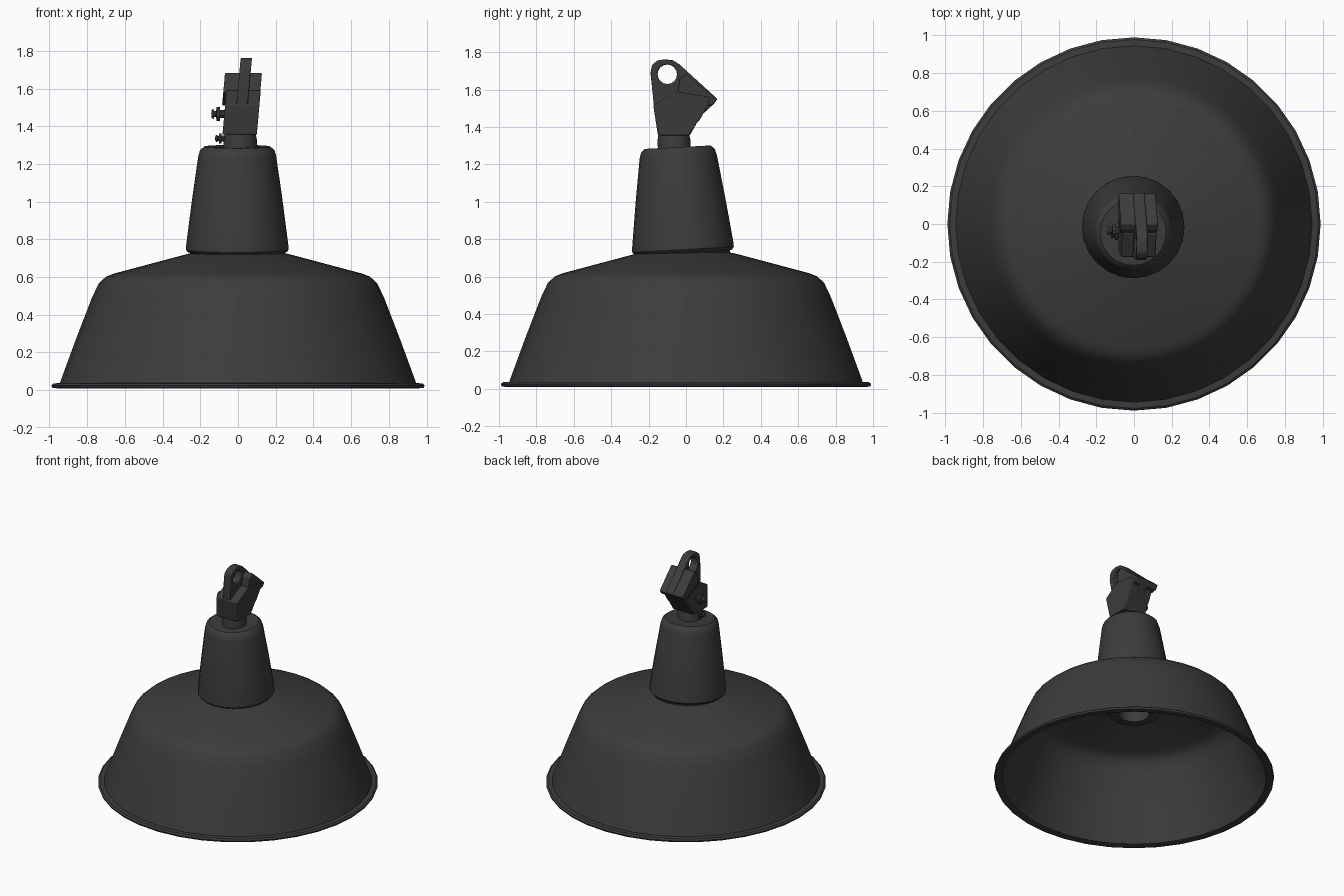
import bpy, bmesh
from math import pi, sin, cos, radians
from mathutils import Matrix, Vector

if "Cube" in bpy.data.objects:
    bpy.data.objects.remove(bpy.data.objects["Cube"])

enamel = bpy.data.materials.new("dark_enamel")
enamel.diffuse_color = (0.045, 0.045, 0.045, 1)
enamel.use_nodes = True
enamel.node_tree.nodes["Principled BSDF"].inputs["Base Color"].default_value = enamel.diffuse_color


def finish(name, bm, angle=35, bevel=0):
    bmesh.ops.remove_doubles(bm, verts=bm.verts, dist=1e-5)
    bmesh.ops.recalc_face_normals(bm, faces=bm.faces)
    me = bpy.data.meshes.new(name)
    bm.to_mesh(me)
    bm.free()
    me.materials.append(enamel)
    ob = bpy.data.objects.new(name, me)
    bpy.context.collection.objects.link(ob)
    bpy.ops.object.select_all(action='DESELECT')
    bpy.context.view_layer.objects.active = ob
    ob.select_set(True)
    bpy.ops.object.shade_smooth_by_angle(angle=radians(angle))
    if bevel:
        m = ob.modifiers.new("soft_edges", 'BEVEL')
        m.width, m.segments, m.limit_method = bevel, 2, 'ANGLE'
    return ob


def lathe(name, profile, steps, matrix=Matrix(), closed=False, angle=35):
    """Spin an (r, z) profile around z, then place it with matrix."""
    bm = bmesh.new()
    vs = [bm.verts.new((r, 0, z)) for r, z in profile]
    pairs = list(zip(vs, vs[1:])) + ([(vs[-1], vs[0])] if closed else [])
    es = [bm.edges.new(p) for p in pairs]
    bmesh.ops.spin(bm, geom=vs + es, cent=(0, 0, 0), axis=(0, 0, 1),
                   angle=2 * pi, steps=steps)
    bm.transform(matrix)
    return finish(name, bm, angle)


def plate(name, outline, x0, x1, hole=None, bevel=0.006):
    """Extrude a (y, z) outline along x, leaning slightly to +x as it rises."""
    bm = bmesh.new()
    edges = []
    for loop in filter(None, (outline, hole)):
        vs = [bm.verts.new((x0, y, z)) for y, z in loop]
        edges += [bm.edges.new((vs[i - 1], vs[i])) for i in range(len(vs))]
    bmesh.ops.triangle_fill(bm, edges=edges, use_beauty=True, normal=(1, 0, 0))
    geo = bmesh.ops.extrude_face_region(bm, geom=bm.faces[:], use_keep_orig=True)
    for v in geo['geom']:
        if isinstance(v, bmesh.types.BMVert):
            v.co.x = x1
    for v in bm.verts:
        v.co.x += (v.co.z - 1.36) * 0.09
    ob = finish(name, bm, 35, bevel)
    return ob


# Wide hollow reflector with rolled rim
lathe("reflector_shade", [
    (0.22, 0.732), (0.27, 0.722), (0.66, 0.618), (0.70, 0.602), (0.738, 0.568),
    (0.775, 0.49), (0.86, 0.27), (0.945, 0.038), (0.978, 0.036), (0.99, 0.026),
    (0.985, 0.013), (0.96, 0.010), (0.935, 0.018), (0.845, 0.265), (0.76, 0.485),
    (0.725, 0.558), (0.69, 0.588), (0.65, 0.603), (0.22, 0.715)], 36, closed=True)

# Tapered cap, tilted slightly towards the front
tilt = Matrix.Translation((-0.004, -0.015, 0.73)) @ Matrix.Rotation(radians(3), 4, 'X')
lathe("tapered_cap", [
    (0.23, -0.01), (0.262, 0.002), (0.272, 0.015), (0.271, 0.04), (0.24, 0.28),
    (0.207, 0.51), (0.197, 0.545), (0.175, 0.563), (0.13, 0.563), (0, 0.55)], 24, tilt)

# Raised seam under the cap
lathe("cap_collar", [(0.2, -0.03), (0.25, -0.025), (0.25, 0.005), (0.2, 0.005)],
      24, tilt, closed=True)

# Lamp socket hanging inside the shade
lathe("lamp_socket", [
    (0, 0.74), (0.21, 0.74), (0.20, 0.64), (0.185, 0.55), (0.165, 0.54),
    (0.11, 0.54), (0.105, 0.68), (0, 0.68)], 20)

# Neck joining cap and clamp
lathe("neck", [(0, -0.04), (0.088, -0.04), (0.088, 0.05), (0.08, 0.09), (0, 0.09)],
      16, Matrix.Translation((0.012, -0.062, 1.28)) @ Matrix.Rotation(radians(3), 4, 'X'))

# Clamp body
plate("clamp_body", [
    (-0.15, 1.355), (-0.175, 1.515), (-0.05, 1.59), (0.13, 1.56), (0.115, 1.51),
    (0.10, 1.485), (0.075, 1.44), (0.06, 1.425), (0.02, 1.355)], -0.082, 0.10)

# Wide sloping back block of the clamp
plate("clamp_back_block", [
    (-0.045, 1.58), (-0.035, 1.66), (0.0, 1.685), (0.165, 1.548), (0.145, 1.518),
    (0.10, 1.51)], -0.098, 0.098)

# Hanging eye with a round hole
eye = [(-0.1 + 0.052 * cos(a), 1.682 + 0.052 * sin(a))
       for a in (2 * pi * i / 16 for i in range(16))]
plate("hanging_eye", [
    (-0.165, 1.45), (-0.19, 1.69), (-0.182, 1.73), (-0.155, 1.755), (-0.115, 1.762),
    (-0.07, 1.757), (-0.035, 1.735), (0.168, 1.55), (0.15, 1.525), (0.08, 1.46)],
    -0.022, 0.038, eye)


# Clamp screws on the left side
def side(x, y, z):
    return Matrix.Translation((x, y, z)) @ Matrix.Rotation(-pi / 2, 4, 'Y')


for name, pos, s in (("neck_screw", (-0.06, -0.06, 1.335), 0.75),
                     ("clamp_screw", (-0.06, -0.035, 1.465), 1.0)):
    lathe(name, [(0, -0.01), (0.02, -0.01), (0.02, 0.035), (0.036, 0.036),
                 (0.036, 0.054), (0.017, 0.056), (0.017, 0.066), (0.026, 0.067),
                 (0.022, 0.08), (0, 0.082)], 10, side(*pos) @ Matrix.Scale(s, 4))
